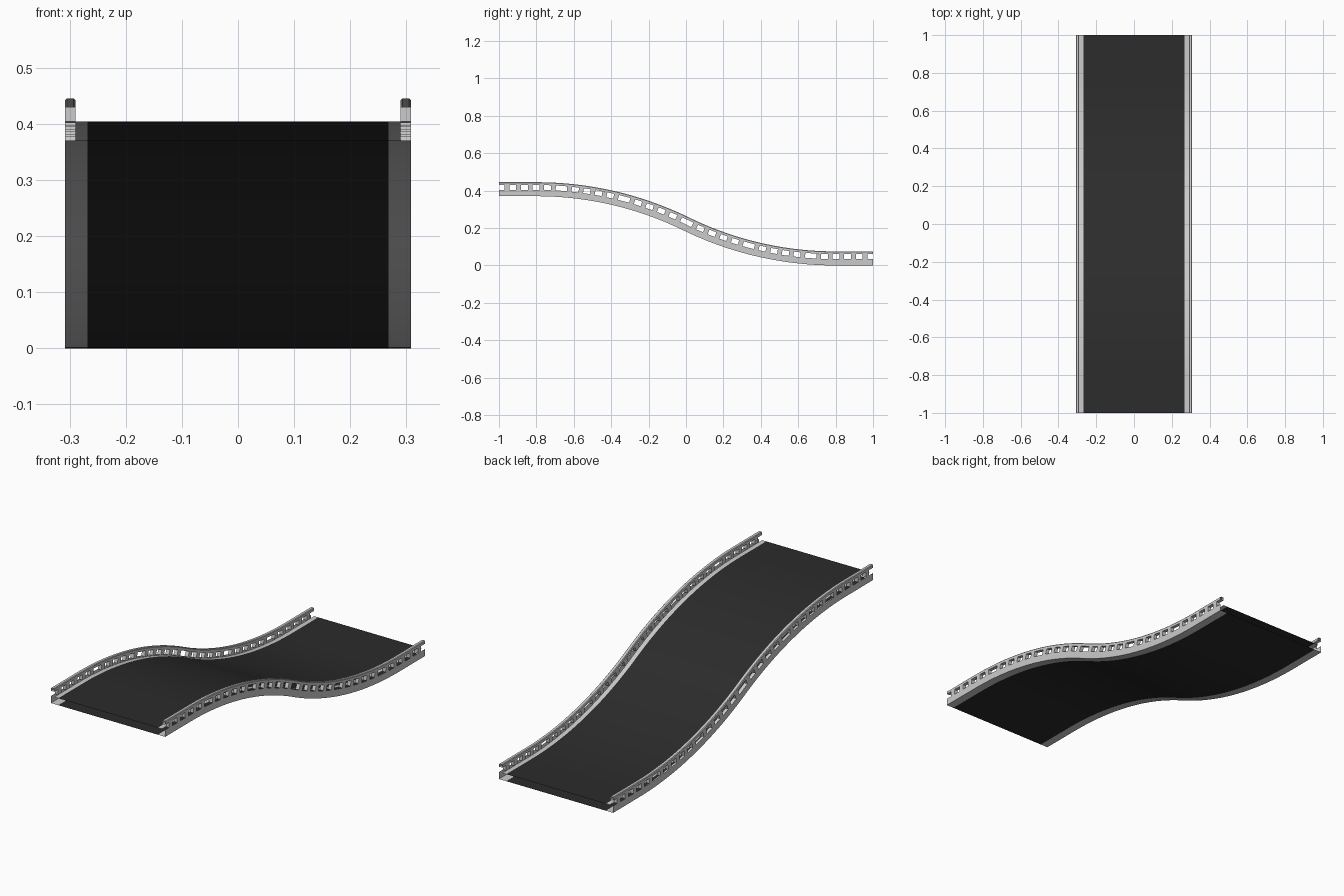
import bpy, math
from mathutils import Vector

if "Cube" in bpy.data.objects:
    bpy.data.objects.remove(bpy.data.objects["Cube"])

MID = 0.0375           # half of the rail height
FLAT = 0.8             # straight ends begin here
DROP = 0.185           # height change of each arc
R = (FLAT ** 2 + DROP ** 2) / (2 * DROP)
X_IN, X_WALL, X_OUT = 0.268, 0.29, 0.308
DECK_H, BAR_H, TOP_H = 0.034, 0.060, 0.075


def on_path(x, y, h):
    """Point at height h above the underside, measured square to the S curve."""
    t = max(0.0, FLAT - abs(y))
    # vertical centre line: two arcs meeting at y = 0
    u = FLAT - t
    d = min(abs(y), FLAT)
    sag = R - math.sqrt(R * R - (FLAT - d) ** 2)
    rise = DROP - sag
    z = MID + DROP + (rise if y < 0 else -rise)
    slope = -math.asin((FLAT - d) / R)
    off = h - MID
    return Vector((x, y - off * math.sin(slope), z + off * math.cos(slope)))


def add_strip(verts, faces, section, closed=False, n=72):
    base, m = len(verts), len(section)
    for i in range(n + 1):
        y = -1 + 2 * i / n
        verts += [on_path(x, y, h) for x, h in section]
    for i in range(n):
        for j in range(m if closed else m - 1):
            k = (j + 1) % m
            a, b = base + i * m, base + (i + 1) * m
            faces.append((a + j, a + k, b + k, b + j))


def make_object(name, verts, faces):
    me = bpy.data.meshes.new(name)
    me.from_pydata(verts, [], faces)
    ob = bpy.data.objects.new(name, me)
    bpy.context.collection.objects.link(ob)
    bpy.ops.object.select_all(action='DESELECT')
    ob.select_set(True)
    bpy.context.view_layer.objects.active = ob
    bpy.ops.object.shade_smooth_by_angle(angle=math.radians(25))
    return ob


def mirror(ob):
    ob.modifiers.new("mirror", 'MIRROR').use_mirror_merge = False


# dark belt: top and bottom sheets, open at the ends
v, f = [], []
add_strip(v, f, [(-X_IN, DECK_H), (X_IN, DECK_H)])
add_strip(v, f, [(X_IN, 0), (-X_IN, 0)])
belt = make_object("belt", v, f)
mat = bpy.data.materials.new("dark_rubber")
mat.diffuse_color = (0.025, 0.025, 0.025, 1)
mat.use_nodes = True
mat.node_tree.nodes["Principled BSDF"].inputs["Base Color"].default_value = mat.diffuse_color
belt.data.materials.append(mat)

# side channel: outer wall, underside and inner ledge
v, f = [], []
add_strip(v, f, [(X_OUT, DECK_H), (X_OUT, 0), (X_IN, 0)])
add_strip(v, f, [(X_IN, DECK_H), (X_WALL, DECK_H)])
mirror(make_object("side_channel", v, f))

# top bar of each guard rail, with bevelled upper corners
v, f = [], []
c = 0.003
add_strip(v, f, [(X_WALL, BAR_H), (X_WALL, TOP_H - c), (X_WALL + c, TOP_H),
                 (X_OUT - c, TOP_H), (X_OUT, TOP_H - c), (X_OUT, BAR_H)], closed=True)
mirror(make_object("guard_bar", v, f))

# guard posts: six track sections with five posts each
v, f = [], []
post, gap, lead = 0.025, 0.037, 0.030
for s in range(6):
    for p in range(5):
        y0 = -1 + s / 3 + lead + p * (post + gap)
        y1 = y0 + post
        b = len(v)
        for h in (DECK_H, BAR_H):
            v += [on_path(x, y, h) for x, y in
                  ((X_WALL, y0), (X_OUT, y0), (X_OUT, y1), (X_WALL, y1))]
        for j in range(4):
            k = (j + 1) % 4
            f.append((b + j, b + k, b + 4 + k, b + 4 + j))
mirror(make_object("guard_posts", v, f))
